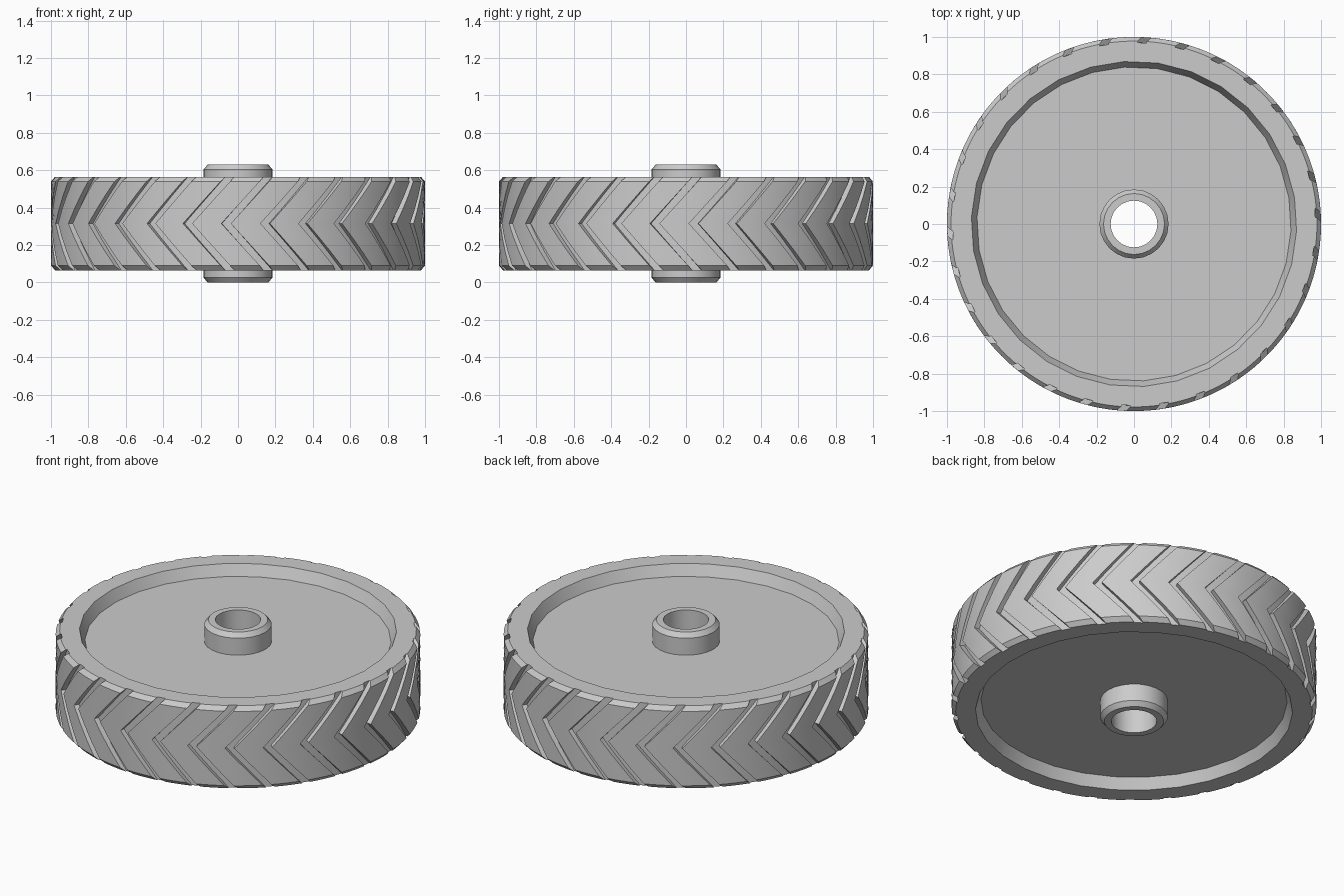
import bpy, bmesh
from math import sin, cos, radians, tau

cube = bpy.data.objects.get("Cube")
if cube:
    bpy.data.objects.remove(cube)

# One plain grey material
grey = bpy.data.materials.new("light_grey")
grey.use_nodes = True
colour = (0.6, 0.6, 0.6, 1)
grey.diffuse_color = colour
grey.node_tree.nodes["Principled BSDF"].inputs["Base Color"].default_value = colour

MID = 0.315          # height of the wheel's middle plane
HALF = 0.25          # half the tread width
GROOVES = 30
PITCH = 360 / GROOVES
FIRST = 264.9        # angle of a chevron tip at the front
SWEEP = 13.1         # how far each chevron arm leans, in degrees
FLOOR = 0.97         # radius at the bottom of the grooves


def polar(r, degrees, z):
    a = radians(degrees)
    return (r * cos(a), r * sin(a), z)


def finish(bm, name):
    bmesh.ops.recalc_face_normals(bm, faces=bm.faces)
    mesh = bpy.data.meshes.new(name)
    bm.to_mesh(mesh)
    bm.free()
    obj = bpy.data.objects.new(name, mesh)
    mesh.materials.append(grey)
    bpy.context.collection.objects.link(obj)
    bpy.ops.object.select_all(action="DESELECT")
    obj.select_set(True)
    bpy.context.view_layer.objects.active = obj
    bpy.ops.object.shade_smooth_by_angle(angle=radians(30))


def bridge(bm, a, b):
    """Quads between two closed rings of equal length."""
    n = len(a)
    for i in range(n):
        j = (i + 1) % n
        bm.faces.new((a[i], a[j], b[j], b[i]))


def build_wheel():
    bm = bmesh.new()
    # One repeat of the tread: angle offset and whether it is in the groove
    columns = [(-4.5, 0), (-2.2, 0), (0, 0), (0, 1), (2.9, 1), (2.9, 0), (5.2, 0)]
    per = len(columns)
    heights = [-1, -0.9, -0.6, -0.3, 0, 0.3, 0.6, 0.9, 1]
    rings = []
    for h in heights:
        land = 0.978 if abs(h) == 1 else 1.0
        rings.append([
            bm.verts.new(polar(FLOOR if low else land,
                               FIRST + k * PITCH + off + SWEEP * abs(h),
                               MID + HALF * h))
            for k in range(GROOVES) for off, low in columns])
    for a, b in zip(rings, rings[1:]):
        bridge(bm, a, b)

    # Flat shoulder, sloped recess wall and web on each side
    for side, outer in ((-1, rings[0]), (1, rings[-1])):
        inner = []
        for r, depth in ((0.87, HALF), (0.84, 0.185), (0.15, 0.185)):
            inner.append([
                bm.verts.new(polar(r, FIRST + k * PITCH + columns[0][0] + SWEEP,
                                   MID + side * depth))
                for k in range(GROOVES)])
        for k in range(GROOVES):
            edge = [outer[(k * per + i) % len(outer)] for i in range(per + 1)]
            bm.faces.new(edge + [inner[0][(k + 1) % GROOVES], inner[0][k]])
        bridge(bm, inner[0], inner[1])
        bridge(bm, inner[1], inner[2])
    finish(bm, "treaded_wheel")


def build_hub(sides=24):
    bm = bmesh.new()
    # Chamfered tube with an open bore
    profile = [(0.125, 0), (0.163, 0), (0.185, 0.027),
               (0.185, 0.603), (0.163, 0.63), (0.125, 0.63)]
    rings = [[bm.verts.new(polar(r, 360 * i / sides, z)) for i in range(sides)]
             for r, z in profile]
    for a, b in zip(rings, rings[1:] + rings[:1]):
        bridge(bm, a, b)
    finish(bm, "axle_hub")


build_wheel()
build_hub()
